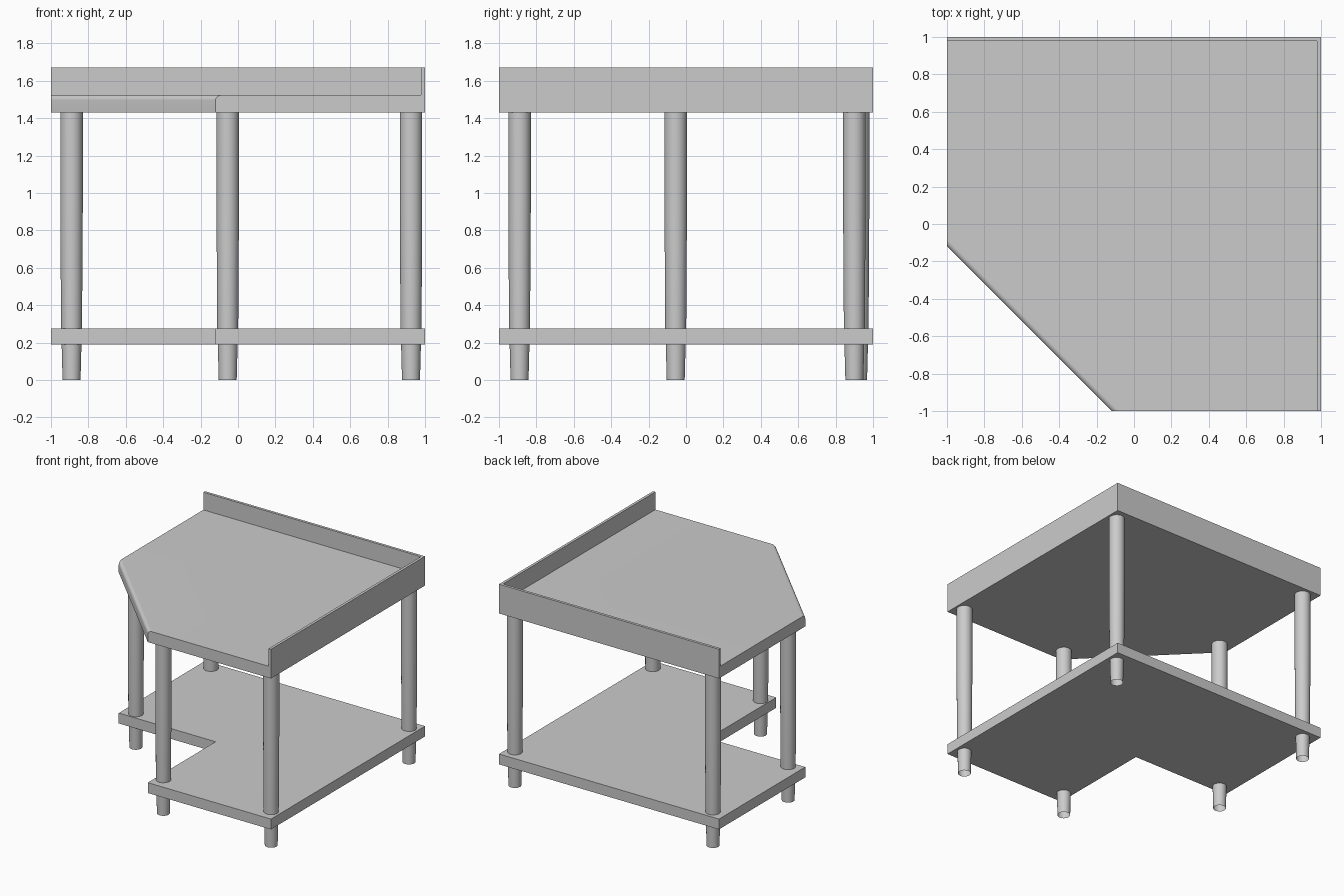
import bpy, bmesh, math

default = bpy.data.objects.get("Cube")
if default:
    bpy.data.objects.remove(default, do_unlink=True)

steel = bpy.data.materials.new("brushed steel grey")
steel.use_nodes = True
GREY = (0.6, 0.6, 0.6, 1)
steel.diffuse_color = GREY
steel.node_tree.nodes["Principled BSDF"].inputs["Base Color"].default_value = GREY

CUT = -0.12            # where the front right corner is cut away
TOP, LIP = 1.525, 0.978


def finish(name, bm):
    mesh = bpy.data.meshes.new(name)
    bm.to_mesh(mesh)
    bm.free()
    mesh.materials.append(steel)
    obj = bpy.data.objects.new(name, mesh)
    bpy.context.collection.objects.link(obj)
    return obj


def activate(obj):
    bpy.ops.object.select_all(action='DESELECT')
    obj.select_set(True)
    bpy.context.view_layer.objects.active = obj


def prism(name, outline, low, high):
    bm = bmesh.new()
    base = bm.faces.new([bm.verts.new((x, y, low)) for x, y in outline])
    new = bmesh.ops.extrude_face_region(bm, geom=[base])["geom"]
    verts = [v for v in new if isinstance(v, bmesh.types.BMVert)]
    bmesh.ops.translate(bm, verts=verts, vec=(0, 0, high - low))
    bmesh.ops.recalc_face_normals(bm, faces=bm.faces)
    return finish(name, bm)


def leg(name, x, y):
    # open tube, gently tapered, with a narrower foot
    profile = [(0.048, 0), (0.053, 0.19), (0.056, 0.275), (0.06, 0.9), (0.06, 1.44)]
    bm = bmesh.new()
    verts = [bm.verts.new((r, 0, z)) for r, z in profile]
    edges = [bm.edges.new(pair) for pair in zip(verts, verts[1:])]
    bmesh.ops.spin(bm, geom=verts + edges, cent=(0, 0, 0), axis=(0, 0, 1),
                   angle=math.tau, steps=32)
    bmesh.ops.remove_doubles(bm, verts=bm.verts, dist=0.0005)
    bmesh.ops.recalc_face_normals(bm, faces=bm.faces)
    obj = finish(name, bm)
    obj.location = (x, y, 0)
    activate(obj)
    bpy.ops.object.shade_smooth_by_angle()


# Worktop with raised splash rim: a block hollowed from above
worktop = prism("worktop", [(CUT, -1), (1, -1), (1, 1), (-1, 1), (-1, CUT)], 1.43, 1.67)
cutter = prism("hollow_cutter", [(-2, -2), (LIP, -2), (LIP, LIP), (-2, LIP)], TOP, 2)
cutter.hide_render = True
hollow = worktop.modifiers.new("hollow", 'BOOLEAN')
hollow.operation = 'DIFFERENCE'
hollow.solver = 'EXACT'
hollow.object = cutter
activate(worktop)
bpy.ops.object.modifier_apply(modifier=hollow.name)
bpy.data.objects.remove(cutter, do_unlink=True)

# Rounded upper edge along the diagonal side
bm = bmesh.new()
bm.from_mesh(worktop.data)
edge = [e for e in bm.edges if all(abs(v.co.z - TOP) < 0.001
        and abs(v.co.x + v.co.y + 1 - CUT) < 0.001 for v in e.verts)]
edge = edge or [e for e in bm.edges if all(abs(v.co.z - TOP) < 0.001
        and abs(v.co.x + v.co.y - (CUT - 1)) < 0.001 for v in e.verts)]
bmesh.ops.bevel(bm, geom=edge, offset=0.03, segments=8, profile=0.5, affect='EDGES')
bm.to_mesh(worktop.data)
bm.free()
activate(worktop)
bpy.ops.object.shade_smooth_by_angle()

# Lower shelf with a square notch
prism("lower_shelf", [(CUT, -1), (1, -1), (1, 1), (-1, 1), (-1, CUT), (CUT, CUT)], 0.19, 0.275)

# Five legs
for name, x, y in [("front_left_leg", 0.925, -0.89), ("back_left_leg", 0.925, 0.9),
                   ("back_right_leg", -0.89, 0.92), ("front_middle_leg", -0.055, -0.89),
                   ("right_middle_leg", -0.89, -0.055)]:
    leg(name, x, y)
